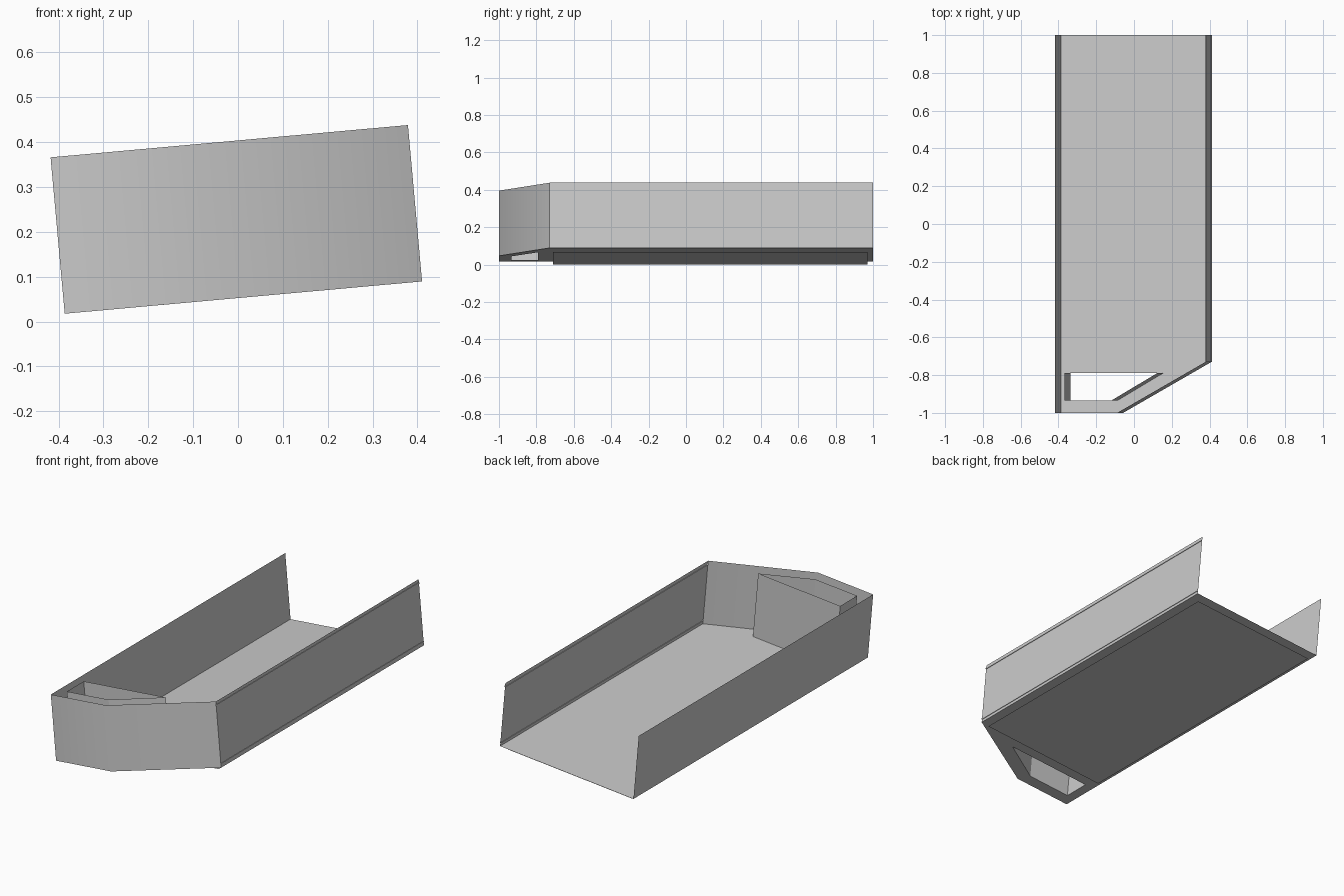
import bpy
import bmesh
import math
from mathutils import Matrix

if "Cube" in bpy.data.objects:
    bpy.data.objects.remove(bpy.data.objects["Cube"], do_unlink=True)

HEIGHT = 0.35
TILT = Matrix.Translation((0.012, 0, 0.0535)) @ Matrix.Rotation(math.radians(-5.16), 4, 'Y')

grey = bpy.data.materials.new("plain_grey")
grey.use_nodes = True
grey.diffuse_color = (0.6, 0.6, 0.6, 1)
grey.node_tree.nodes["Principled BSDF"].inputs["Base Color"].default_value = (0.6, 0.6, 0.6, 1)


def finish(name, bm, smooth=False):
    mesh = bpy.data.meshes.new(name)
    bm.to_mesh(mesh)
    bm.free()
    mesh.materials.append(grey)
    obj = bpy.data.objects.new(name, mesh)
    bpy.context.collection.objects.link(obj)
    obj.matrix_world = TILT
    if smooth:
        bpy.ops.object.select_all(action='DESELECT')
        obj.select_set(True)
        bpy.context.view_layer.objects.active = obj
        bpy.ops.object.shade_smooth_by_angle(angle=math.radians(40))


def sheet_wall(name, path, closed=False, smooth=False):
    """Upright sheet following a plan path."""
    bm = bmesh.new()
    low = [bm.verts.new((x, y, 0)) for x, y in path]
    high = [bm.verts.new((x, y, HEIGHT)) for x, y in path]
    for i in range(len(path) if closed else len(path) - 1):
        j = (i + 1) % len(path)
        bm.faces.new((low[i], low[j], high[j], high[i]))
    finish(name, bm, smooth)


def loop_edges(bm, path):
    verts = [bm.verts.new((x, y, 0)) for x, y in path]
    return [bm.edges.new((v, verts[(i + 1) % len(verts)])) for i, v in enumerate(verts)]


# Plan outlines of the tray and of the open shaft near its front
outline = [(-0.4, 1), (-0.4, -1), (-0.07, -1), (0.4, -0.73), (0.4, 1)]
shaft = [(-0.35, -0.79), (-0.35, -0.934), (-0.1, -0.934), (0.142, -0.79)]

# Floor with the shaft opening
bm = bmesh.new()
edges = loop_edges(bm, outline) + loop_edges(bm, shaft)
bmesh.ops.triangle_fill(bm, edges=edges, use_beauty=True, normal=(0, 0, 1))
bmesh.ops.dissolve_limit(bm, angle_limit=0.01, verts=bm.verts[:], edges=bm.edges[:])
finish("floor", bm)

# Outer walls, open at the back
sheet_wall("right_wall", outline[:2])
sheet_wall("front_wall", outline[1:4], smooth=True)

# Left wall with two shallow ribs along its length
profile = [(0, 0)]
for base in (0.016, HEIGHT - 0.023):
    profile += [(0, base), (0.003, base), (0.003, base + 0.007), (0, base + 0.007)]
profile.append((0, HEIGHT))
bm = bmesh.new()
rows = [[bm.verts.new((0.4 + out, y, z)) for y in (-0.73, 1)] for out, z in profile]
for a, b in zip(rows, rows[1:]):
    bm.faces.new((a[0], a[1], b[1], b[0]))
finish("left_wall", bm)

# Shaft walls
sheet_wall("shaft", shaft, closed=True)

# Thin pad below the floor
bm = bmesh.new()
pad = [bm.verts.new((x, y, -0.02)) for x, y in
       ((-0.37, -0.71), (-0.37, 0.97), (0.37, 0.97), (0.37, -0.71))]
bm.faces.new(pad)
finish("base_pad", bm)
